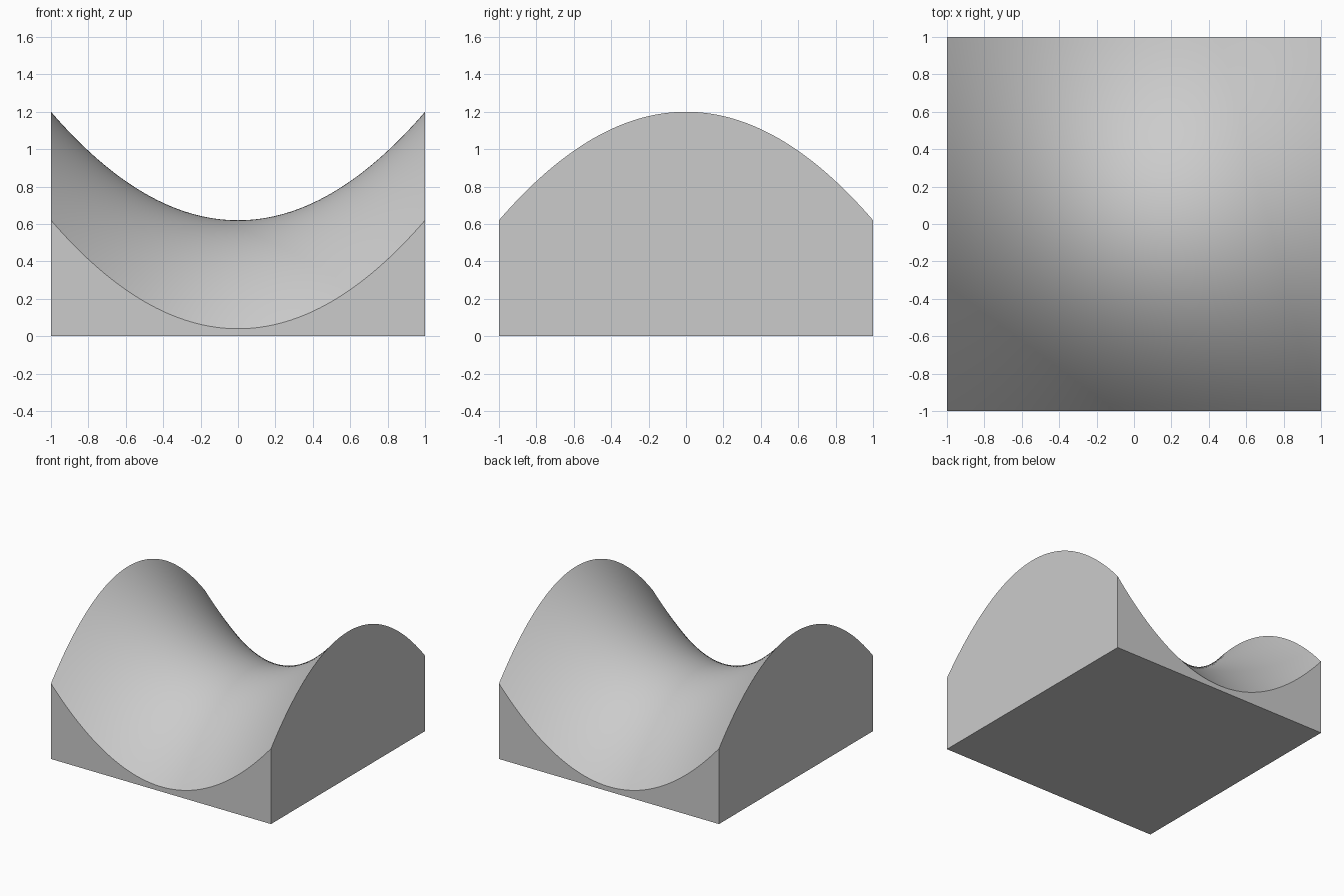
import bpy
import bmesh
import math

if "Cube" in bpy.data.objects:
    bpy.data.objects.remove(bpy.data.objects["Cube"], do_unlink=True)

MID, RISE, SEGMENTS = 0.62, 0.58, 64

# Plain grey material
grey = bpy.data.materials.new("light_grey")
grey.use_nodes = True
colour = (0.6, 0.6, 0.6, 1)
grey.diffuse_color = colour
grey.node_tree.nodes["Principled BSDF"].inputs["Base Color"].default_value = colour

# Saddle-shaped top surface
bm = bmesh.new()
bmesh.ops.create_grid(bm, x_segments=SEGMENTS, y_segments=SEGMENTS, size=1)
for v in bm.verts:
    v.co.z = MID + RISE * (v.co.x ** 2 - v.co.y ** 2)

# Straight walls dropped from the rim to the ground
rim = [e for e in bm.edges if e.is_boundary]
walls = bmesh.ops.extrude_edge_only(bm, edges=rim)["geom"]
for v in walls:
    if isinstance(v, bmesh.types.BMVert):
        v.co.z = 0

# Flat base
bmesh.ops.holes_fill(bm, edges=[e for e in bm.edges if e.is_boundary], sides=0)
bmesh.ops.recalc_face_normals(bm, faces=bm.faces)

mesh = bpy.data.meshes.new("saddle_block")
bm.to_mesh(mesh)
bm.free()
mesh.materials.append(grey)
block = bpy.data.objects.new("saddle_block", mesh)
bpy.context.collection.objects.link(block)

# Smooth saddle with crisp rim and corners
bpy.ops.object.select_all(action="DESELECT")
block.select_set(True)
bpy.context.view_layer.objects.active = block
bpy.ops.object.shade_smooth_by_angle(angle=math.radians(30))
